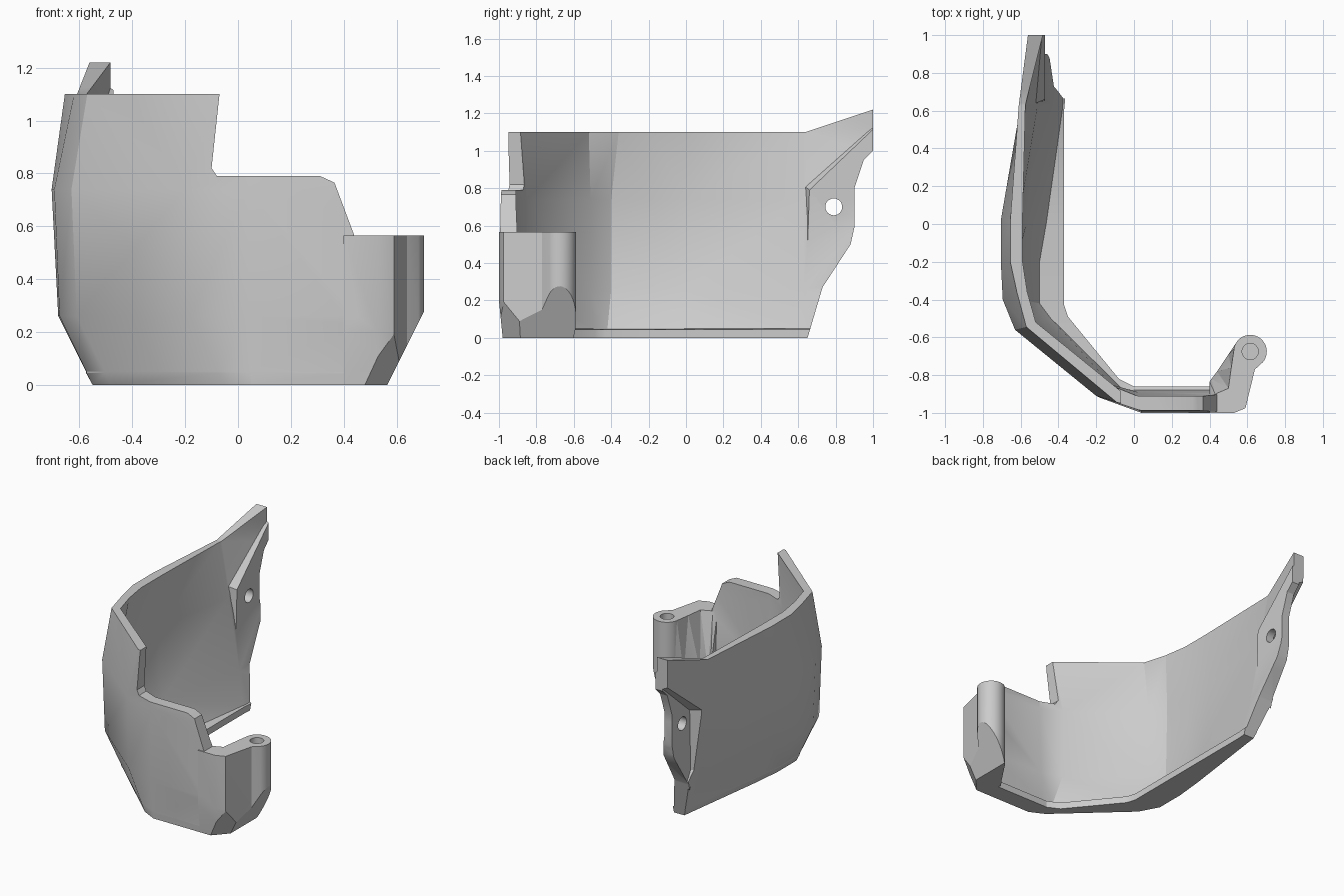
import bpy, bmesh, math
from mathutils import Vector

if "Cube" in bpy.data.objects:
    bpy.data.objects.remove(bpy.data.objects["Cube"])

grey = bpy.data.materials.new("plain grey")
grey.use_nodes = True
grey.diffuse_color = (0.6, 0.6, 0.6, 1)
grey.node_tree.nodes["Principled BSDF"].inputs["Base Color"].default_value = grey.diffuse_color


def loft(name, loops, planes=()):
    """Solid skinned through closed loops with equal point counts, trimmed by planes."""
    bm = bmesh.new()
    rings = [[bm.verts.new(p) for p in loop] for loop in loops]
    n = len(rings[0])
    for low, high in zip(rings, rings[1:]):
        for i in range(n):
            j = (i + 1) % n
            bm.faces.new((low[i], low[j], high[j], high[i]))
    bm.faces.new(rings[0][::-1])
    bm.faces.new(rings[-1])
    bm.normal_update()
    for point, normal in planes:
        cut = bmesh.ops.bisect_plane(bm, geom=bm.verts[:] + bm.edges[:] + bm.faces[:],
                                     plane_co=point, plane_no=normal, clear_outer=True)
        edges = [e for e in cut["geom_cut"] if isinstance(e, bmesh.types.BMEdge)]
        bmesh.ops.holes_fill(bm, edges=edges)
        bm.normal_update()
    bmesh.ops.triangulate(bm, faces=bm.faces[:])
    bmesh.ops.recalc_face_normals(bm, faces=bm.faces[:])
    mesh = bpy.data.meshes.new(name)
    bm.to_mesh(mesh)
    bm.free()
    mesh.materials.append(grey)
    obj = bpy.data.objects.new(name, mesh)
    bpy.context.collection.objects.link(obj)
    return obj


def xz(points, y):
    return [(x, y, z) for x, z in points]


def yz(points, x):
    return [(x, y, z) for y, z in points]


def xy(points, z):
    return [(x, y, z) for x, y in points]


def circle(cx, cy, r, n=32, start=0.0, sweep=math.tau):
    return [(cx + r * math.cos(start + sweep * i / n),
             cy + r * math.sin(start + sweep * i / n)) for i in range(n)]


def combine(target, other, operation):
    mod = target.modifiers.new(operation, 'BOOLEAN')
    mod.object, mod.operation, mod.solver = other, operation, 'EXACT'
    bpy.context.view_layer.objects.active = target
    bpy.ops.object.modifier_apply(modifier=mod.name)
    bpy.data.objects.remove(other)


# Curved wall: outer and inner plan paths at rising heights, from the back tip to the front
outer = {
    0.0: [(-.40, 1.05), (-.445, .63), (-.53, 0), (-.55, -.2), (-.55, -.4),
          (-.48, -.53), (-.05, -.93), (.05, -.98), (.45, -.98)],
    0.26: [(-.50, 1.05), (-.54, .63), (-.66, 0), (-.68, -.2), (-.675, -.4),
           (-.61, -.56), (-.18, -.92), (.04, -1), (.45, -1)],
    0.74: [(-.55, 1.05), (-.6, .63), (-.705, .02), (-.705, -.2), (-.695, -.4),
           (-.63, -.56), (-.2, -.91), (.04, -.99), (.45, -.99)],
    1.1: [(-.555, 1.05), (-.61, .63), (-.655, .02), (-.655, -.2), (-.62, -.36),
          (-.57, -.545), (-.09, -.945), (.04, -.97), (.45, -.97)],
}
inner = {
    0.05: [(-.34, 1.05), (-.38, .6), (-.465, 0), (-.5, -.2), (-.5, -.42),
           (-.44, -.5), (-.06, -.875), (.02, -.88), (.45, -.88)],
    0.26: [(-.40, 1.05), (-.43, .63), (-.57, 0), (-.6, -.2), (-.6, -.4),
           (-.53, -.51), (-.12, -.85), (.02, -.89), (.45, -.89)],
    0.74: [(-.47, 1.05), (-.51, .63), (-.61, .02), (-.62, -.2), (-.61, -.4),
           (-.55, -.51), (-.13, -.85), (.02, -.91), (.45, -.91)],
    1.1: [(-.47, 1.05), (-.575, .63), (-.59, .02), (-.59, -.2), (-.565, -.36),
          (-.52, -.52), (-.07, -.885), (.04, -.91), (.45, -.91)],
}
# The bottom carries a flat inward flange
flange = [(-.33, 1.05), (-.37, .6), (-.37, 0), (-.37, -.2), (-.37, -.43),
          (-.35, -.49), (-.08, -.82), (0, -.86), (.45, -.86)]


def blend(a, b, t):
    return [(p[0] + (q[0] - p[0]) * t, p[1] + (q[1] - p[1]) * t) for p, q in zip(a, b)]


rim = outer[0.0]
lip = blend(rim, outer[0.26], .19)
levels = [xy(rim + flange[::-1], 0), xy(lip + flange[::-1], .045),
          xy(lip + inner[0.05][::-1], .05)]
levels += [xy(outer[z] + inner[z][::-1], z) for z in (.26, .74, 1.1)]
levels.append([(x, y, 1.3) for x, y, z in levels[-1]])
shell = loft("curved_guard_shell", levels)

# Raised pad inside the back tip, with a matching pocket outside
pad = [(1.1, 1.21), (.66, .79), (.645, .35), (.75, .2), (1.1, .2)]
pad_base = [(1.1, 1.25), (.635, .81), (.63, .35), (.73, .2), (1.1, .2)]
combine(shell, loft("tip_pad", [yz(pad_base, -.53), yz(pad, -.47)]), 'UNION')
pocket = [(1.12, 1.12), (.71, .76), (.70, .35), (.78, .21), (1.12, .21)]
pocket_mouth = [(1.12, 1.17), (.66, .78), (.65, .35), (.74, .21), (1.12, .21)]
combine(shell, loft("pocket_cutter", [yz(pocket_mouth, -.65), yz(pocket, -.525)]), 'DIFFERENCE')

# Side outline trims the top edge and the pointed back end
side = [(-1.2, -.1), (.62, -.1), (.65, 0), (.73, .27), (.88, .5), (.9, .59), (.9, .8),
        (.95, .95), (1, 1), (1, 1.22), (.97, 1.21), (.64, 1.1), (-1.2, 1.1)]
combine(shell, loft("side_outline", [yz(side, -1), yz(side, 1)]), 'INTERSECT')

# Stepped notch in the front wall
notch = [(-.07, 1.4), (-.07, 1.1), (-.1, .82), (-.08, .79), (.31, .79),
         (.365, .765), (.44, .565), (1, .565), (1, 1.4)]
combine(shell, loft("notch_cutter", [xz(notch, -1.3), xz(notch, -.6)]), 'DIFFERENCE')

# Hinge arm with barrel, chamfered underneath
barrel = circle(.615, -.675, .088, 24, math.radians(-40), math.radians(205))
front = [(.4, -.98), (.53, -.98), (.59, -.965), (.64, -.77)]
top_front = [(.4, -1), (.53, -1), (.59, -.975), (.64, -.77)]
thick = [(.54, -.63), (.5, -.69), (.44, -.78), (.41, -.82), (.4, -.835)]
thin = [(.53, -.66), (.515, -.76), (.5, -.87), (.43, -.9), (.4, -.91)]
arm = loft("hinge_arm",
           [xy(front + barrel + thick, 0), xy(top_front + barrel + thick, .2),
            xy(top_front + barrel + thin, .565)],
           [(Vector((.565, 0, 0)), Vector((1, 0, -.5))),
            (Vector((.48, -.98, 0)), Vector((.018, -.0162, -.0099)))])
combine(shell, arm, 'UNION')

# Hinge bore and tip bolt hole
bore = circle(.615, -.675, .043)
combine(shell, loft("bore_cutter", [xy(bore, .25), xy(bore, .7)]), 'DIFFERENCE')
bolt = circle(.79, .7, .045)
combine(shell, loft("bolt_cutter", [yz(bolt, -.9), yz(bolt, -.2)]), 'DIFFERENCE')

# Soft shading with crisp edges
bpy.ops.object.select_all(action='DESELECT')
shell.select_set(True)
bpy.context.view_layer.objects.active = shell
bpy.ops.object.shade_smooth_by_angle(angle=math.radians(25))
